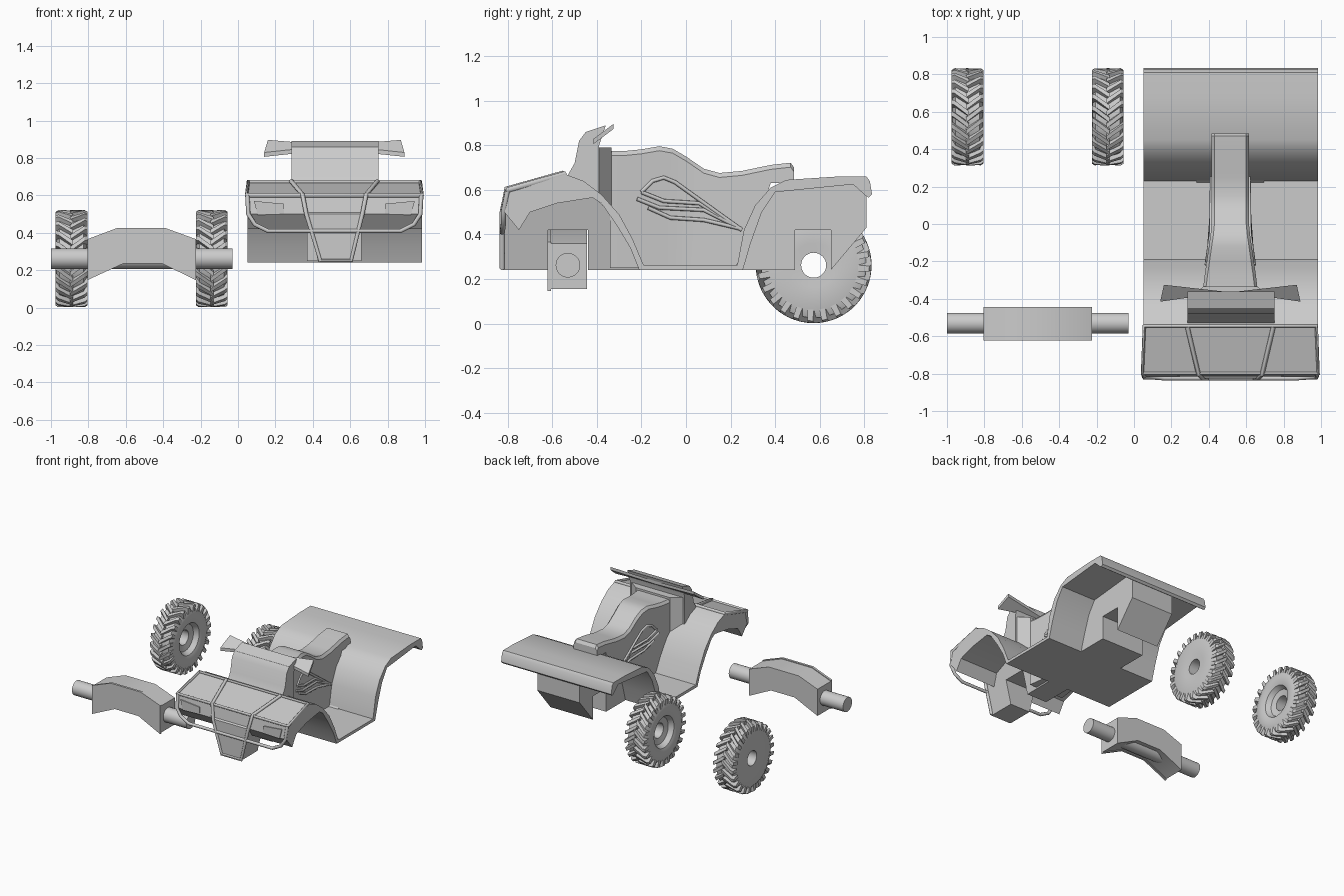
import bpy, bmesh, math
from mathutils import Vector

cube = bpy.data.objects.get("Cube")
if cube:
    bpy.data.objects.remove(cube, do_unlink=True)

GREY = (0.6, 0.6, 0.6, 1)
grey = bpy.data.materials.new("plain grey")
grey.use_nodes = True
grey.diffuse_color = GREY
grey.node_tree.nodes["Principled BSDF"].inputs["Base Color"].default_value = GREY

MID = 0.515  # centre line of the vehicle body


def finish(name, bm, angle=30):
    bmesh.ops.recalc_face_normals(bm, faces=bm.faces)
    mesh = bpy.data.meshes.new(name)
    bm.to_mesh(mesh)
    bm.free()
    mesh.materials.append(grey)
    ob = bpy.data.objects.new(name, mesh)
    bpy.context.collection.objects.link(ob)
    bpy.ops.object.select_all(action='DESELECT')
    ob.select_set(True)
    bpy.context.view_layer.objects.active = ob
    bpy.ops.object.shade_smooth_by_angle(angle=math.radians(angle))
    return ob


def prism(name, pts, axis, lo, hi, reshape=None):
    """Extrude a flat outline along an axis, optionally moving its points."""
    bm = bmesh.new()
    place = {'x': lambda p, d: (d, p[0], p[1]),
             'y': lambda p, d: (p[0], d, p[1]),
             'z': lambda p, d: (p[0], p[1], d)}[axis]
    a = [bm.verts.new(place(p, lo)) for p in pts]
    b = [bm.verts.new(place(p, hi)) for p in pts]
    bm.faces.new(a)
    bm.faces.new(b)
    n = len(pts)
    for i in range(n):
        j = (i + 1) % n
        bm.faces.new((a[i], a[j], b[j], b[i]))
    if reshape:
        for v in bm.verts:
            reshape(v.co)
    return finish(name, bm)


def pipe(name, pts, radius, closed=False):
    cu = bpy.data.curves.new(name, 'CURVE')
    cu.dimensions = '3D'
    cu.bevel_depth = radius
    cu.bevel_resolution = 2
    cu.use_fill_caps = True
    sp = cu.splines.new('POLY')
    sp.points.add(len(pts) - 1)
    for p, co in zip(sp.points, pts):
        p.co = (*co, 1)
    sp.use_cyclic_u = closed
    cu.materials.append(grey)
    ob = bpy.data.objects.new(name, cu)
    bpy.context.collection.objects.link(ob)
    bpy.ops.object.select_all(action='DESELECT')
    ob.select_set(True)
    bpy.context.view_layer.objects.active = ob
    bpy.ops.object.convert(target='MESH')
    bpy.ops.object.shade_smooth_by_angle(angle=math.radians(50))


# Hood, footwell and both mudguards as one bent shell
shell = [(-.8, .6), (-.54, .67), (-.46, .64), (-.38, .58), (-.3, .49), (-.24, .38),
         (-.19, .262), (.23, .262), (.26, .42), (.31, .53), (.38, .61), (.45, .645),
         (.68, .66), (.81, .66), (.825, .64), (.835, .58), (.82, .565), (.805, .575),
         (.75, .625), (.4, .59), (.34, .5), (.29, .36), (.255, .24), (-.21, .24),
         (-.25, .34), (-.31, .44), (-.38, .54), (-.42, .565), (-.58, .54), (-.7, .5),
         (-.75, .42), (-.815, .5)]
prism("mudguard_shell", shell, 'x', .05, .985)


# Chassis boxes with a slot for each axle
def taper(co):
    co.x = MID + (co.x - MID) * (.085 + (co.z - .24) * .24)


prism("front_chassis", [(-.825, .24), (-.62, .24), (-.62, .42), (-.44, .42), (-.44, .24),
                        (-.2, .24), (-.3, .45), (-.42, .58), (-.76, .55), (-.825, .5)],
      'x', MID - 1, MID + 1, taper)
prism("rear_chassis", [(.2, .24), (.49, .24), (.49, .42), (.65, .42), (.65, .24),
                       (.81, .43), (.81, .6), (.76, .635), (.42, .62), (.33, .53), (.26, .3)],
      'x', MID - .18, MID + .18)


# Tank and seat
def half_width(y):
    if y < -.02:
        return .1 + .045 * min(1, (-.02 - y) / .31)
    return .1


seat_top = [(-.34, .775), (-.27, .775), (-.2, .782), (-.12, .796), (-.06, .785), (0, .75),
            (.08, .695), (.15, .676), (.25, .685), (.38, .712), (.47, .722), (.485, .7)]
bm = bmesh.new()
rings = []
for y, top in seat_top:
    w = half_width(y)
    low = .25 if y < .3 else .63
    ring = [(-w, low), (-w, top - .02), (-w + .015, top), (w - .015, top), (w, top - .02), (w, low)]
    rings.append([bm.verts.new((MID + x, y, z)) for x, z in ring])
for r, s in zip(rings, rings[1:]):
    for i in range(len(r)):
        j = (i + 1) % len(r)
        bm.faces.new((r[i], r[j], s[j], s[i]))
bm.faces.new(rings[0])
bm.faces.new(rings[-1])
finish("seat_and_tank", bm)

# Raised engine ribs on both sides of the tank
ribs = [[(-.2, .59), (-.15, .64), (-.1, .655), (-.05, .635), (.25, .42)],
        [(-.2, .59), (-.1, .55), (.06, .54), (.2, .45)],
        [(-.22, .56), (-.12, .52), (.08, .51), (.22, .44)],
        [(-.17, .52), (-.07, .475), (.08, .465), (.25, .425)]]
for side, label in ((-1, "right"), (1, "left")):
    for k, rib in enumerate(ribs):
        pipe(f"{label}_engine_rib_{k + 1}",
             [(MID + side * half_width(y), y, z) for y, z in rib], .009)

# Steering cowl, its column and the handlebar
prism("steering_cowl", [(-.54, .65), (-.5, .72), (-.48, .82), (-.45, .86), (-.36, .89),
                        (-.39, .8), (-.39, .56)], 'x', .285, .75)


def drop_back(co):
    if co.z < .7:
        co.z -= (co.y + .4) * .8


prism("steering_column", [(.285, -.4), (.75, -.4), (MID + .145, -.335), (MID - .145, -.335)],
      'z', .56, .79, drop_back)


def tilt(co):
    co.z += (co.y + .41) * .75


prism("handlebar", [(.14, -.415), (.28, -.395), (MID, -.4), (.75, -.395), (.89, -.415),
                    (.87, -.325), (MID, -.365), (.16, -.325)], 'z', .81, .833, tilt)

# Headlights
for s, label in ((-1, "right"), (1, "left")):
    prism(f"{label}_headlight", [(MID + s * x, z) for x, z in
                                 ((.43, .57), (.27, .555), (.27, .5), (.41, .495))],
          'y', -.819, -.812)

# Front rack and bumper bars
R = .012
pipe("rack_frame", [(.055, -.545, .672), (.975, -.545, .672), (.985, -.8, .6), (.045, -.8, .6)],
     R, True)
pipe("bumper_bar", [(.05, -.8, .6), (.055, -.82, .5), (.09, -.82, .445), (.16, -.825, .41),
                    (.87, -.825, .41), (.94, -.82, .445), (.975, -.82, .5), (.98, -.8, .6)], R)
pipe("centre_guard", [(.285, -.55, .675), (.345, -.805, .605), (.365, -.825, .5), (.44, -.825, .25),
                      (.605, -.825, .25), (.665, -.825, .5), (.685, -.805, .605), (.745, -.55, .675)], R)

# Loose axle: arched housing, front lip and shaft
arch = [(-.805, .36), (-.645, .42), (-.39, .42), (-.225, .36), (-.225, .155), (-.41, .245),
        (-.61, .245), (-.805, .155)]
prism("axle_housing", arch, 'y', -.605, -.445)
lip = [(x, z + (.006 if z > .3 else -.008)) for x, z in arch]
prism("axle_lip", lip, 'y', -.622, -.605)
shaft = [(-.53 + .055 * math.cos(a), .262 + .055 * math.sin(a))
         for a in (math.tau * i / 32 for i in range(32))]
prism("axle_shaft", shaft, 'x', -1, -.03)


# Loose wheels: turned tyre with chevron lugs; out is the flat side's direction
def wheel(name, cx, out):
    bm = bmesh.new()

    def point(x, r, t):
        return bm.verts.new((cx - out * x, .573 - r * math.sin(t), .262 + r * math.cos(t)))

    section = [(-.072, .056), (-.075, .1), (-.08, .2), (-.065, .236), (.065, .236), (.082, .2),
               (.085, .15), (.075, .12), (.04, .1), (.03, .056)]
    steps = 48
    loops = [[point(x, r, math.tau * k / steps) for x, r in section] for k in range(steps)]
    for k in range(steps):
        a, b = loops[k], loops[(k + 1) % steps]
        for i in range(len(section)):
            j = (i + 1) % len(section)
            bm.faces.new((a[i], a[j], b[j], b[i]))
    count = 24
    for side in (-1, 1):
        for k in range(count):
            t = math.tau * (k + .25 * side) / count
            ends = []
            for x, inner, outer, turn in ((-.008, .225, .26, .26), (.07, .225, .26, .03), (.085, .2, .25, 0)):
                ends.append([point(side * x, r, t + turn + w) for r, w in
                             ((inner, -.07), (outer, -.05), (outer, .05), (inner, .07))])
            for a, b in zip(ends, ends[1:]):
                for i in range(4):
                    j = (i + 1) % 4
                    bm.faces.new((a[i], a[j], b[j], b[i]))
            bm.faces.new(ends[0])
            bm.faces.new(ends[-1])
    finish(name, bm)


wheel("right_wheel", -.89, -1)
wheel("left_wheel", -.14, 1)
